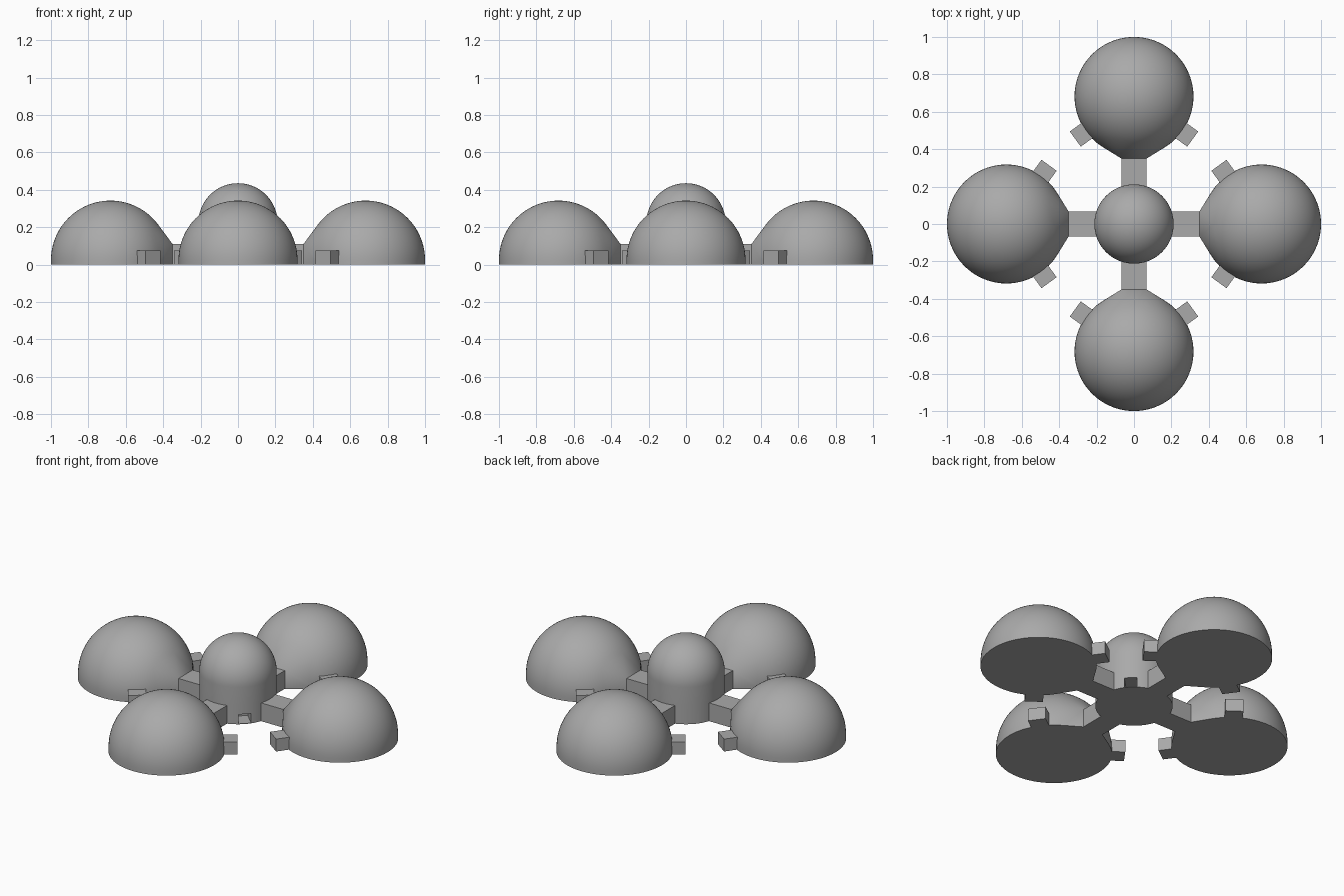
import bpy, bmesh
from math import radians, pi, sin, cos
from mathutils import Matrix, Vector

cube = bpy.data.objects.get("Cube")
if cube:
    bpy.data.objects.remove(cube, do_unlink=True)

grey = bpy.data.materials.new("plain_grey")
grey.use_nodes = True
grey.diffuse_color = (0.4, 0.4, 0.4, 1)
grey.node_tree.nodes["Principled BSDF"].inputs["Base Color"].default_value = grey.diffuse_color

SEG = 72                      # sides of every round part
POD_R, POD_X = 0.318, 0.682   # outer domes
LIP = 0.024                   # straight wall under each outer dome
HUB_R, BASE_H = 0.212, 0.11   # central dome and its base
ARM_W, ARM_END = 0.135, 0.35


def finish(bm, name):
    bmesh.ops.recalc_face_normals(bm, faces=bm.faces)
    mesh = bpy.data.meshes.new(name)
    bm.to_mesh(mesh)
    bm.free()
    mesh.materials.append(grey)
    obj = bpy.data.objects.new(name, mesh)
    bpy.context.collection.objects.link(obj)
    return obj


def smooth(obj):
    bpy.ops.object.select_all(action="DESELECT")
    obj.select_set(True)
    bpy.context.view_layer.objects.active = obj
    bpy.ops.object.shade_smooth_by_angle(angle=radians(25))


def box(name, low, high, matrix=Matrix()):
    bm = bmesh.new()
    bmesh.ops.create_cube(bm, size=1)
    low, high = Vector(low), Vector(high)
    for v in bm.verts:
        v.co = matrix @ (v.co * (high - low) + (low + high) / 2)
    return finish(bm, name)


def lathe(name, profile):
    bm = bmesh.new()
    verts = [bm.verts.new((r, 0, z)) for r, z in profile]
    edges = [bm.edges.new(pair) for pair in zip(verts, verts[1:])]
    bmesh.ops.spin(bm, geom=verts + edges, axis=(0, 0, 1), cent=(0, 0, 0),
                   angle=2 * pi, steps=SEG)
    bmesh.ops.remove_doubles(bm, verts=bm.verts, dist=0.0001)
    return finish(bm, name)


def dome_profile(radius, bottom, centre, steps=24):
    arc = [(radius * cos(pi / 2 * i / steps), centre + radius * sin(pi / 2 * i / steps))
           for i in range(steps)]
    return [(0, bottom), (radius, bottom)] + arc + [(0, centre + radius)]


def pod(name, matrix):
    """Dome whose skin is drawn in to the end of its arm."""
    bm = bmesh.new()
    for r, z in dome_profile(POD_R, 0, LIP)[1:-1]:
        for i in range(SEG):
            a = 2 * pi * i / SEG
            bm.verts.new((POD_X + r * cos(a), r * sin(a), z))
    bm.verts.new((POD_X, 0, LIP + POD_R))
    for y in (-ARM_W / 2, ARM_W / 2):
        for z in (0, BASE_H):
            bm.verts.new((ARM_END, y, z))
    bmesh.ops.remove_doubles(bm, verts=bm.verts, dist=0.0001)
    hull = bmesh.ops.convex_hull(bm, input=bm.verts)
    unused = [g for g in hull["geom_interior"] if isinstance(g, bmesh.types.BMVert)]
    bmesh.ops.delete(bm, geom=unused, context="VERTS")
    bmesh.ops.dissolve_limit(bm, angle_limit=0.002, verts=bm.verts, edges=bm.edges)
    bmesh.ops.transform(bm, matrix=matrix, verts=bm.verts)
    return finish(bm, name)


# Central dome on a round base
smooth(lathe("hub_dome", dome_profile(HUB_R, BASE_H, 0.223)))
base = lathe("hub_base", [(0, 0), (HUB_R, 0), (HUB_R, BASE_H), (0, BASE_H)])

# Doorways cut into the base between the arms
for i in range(4):
    turn = Matrix.Rotation(radians(45 + 90 * i), 4, "Z")
    cutter = box("doorway_cutter", (0.11, -0.035, 0.003), (0.3, 0.035, 0.06), turn)
    cutter.hide_render = True
    cut = base.modifiers.new("doorway", "BOOLEAN")
    cut.operation, cut.object, cut.solver = "DIFFERENCE", cutter, "EXACT"
    bpy.context.view_layer.objects.active = base
    bpy.ops.object.modifier_apply(modifier=cut.name)
    bpy.data.objects.remove(cutter, do_unlink=True)
smooth(base)

# Four arms, each with an outer dome and two short porches
for i, side in enumerate(("left", "back", "right", "front")):
    turn = Matrix.Rotation(radians(90 * i), 4, "Z")
    box(side + "_arm", (0.18, -ARM_W / 2, 0), (ARM_END + 0.01, ARM_W / 2, BASE_H), turn)
    smooth(pod(side + "_dome", turn))
    for n, angle in enumerate((126, -126)):
        place = turn @ Matrix.Translation((POD_X, 0, 0)) @ Matrix.Rotation(radians(angle), 4, "Z")
        box(f"{side}_porch_{n + 1}", (0.25, -0.05, 0), (0.388, 0.05, 0.075), place)
